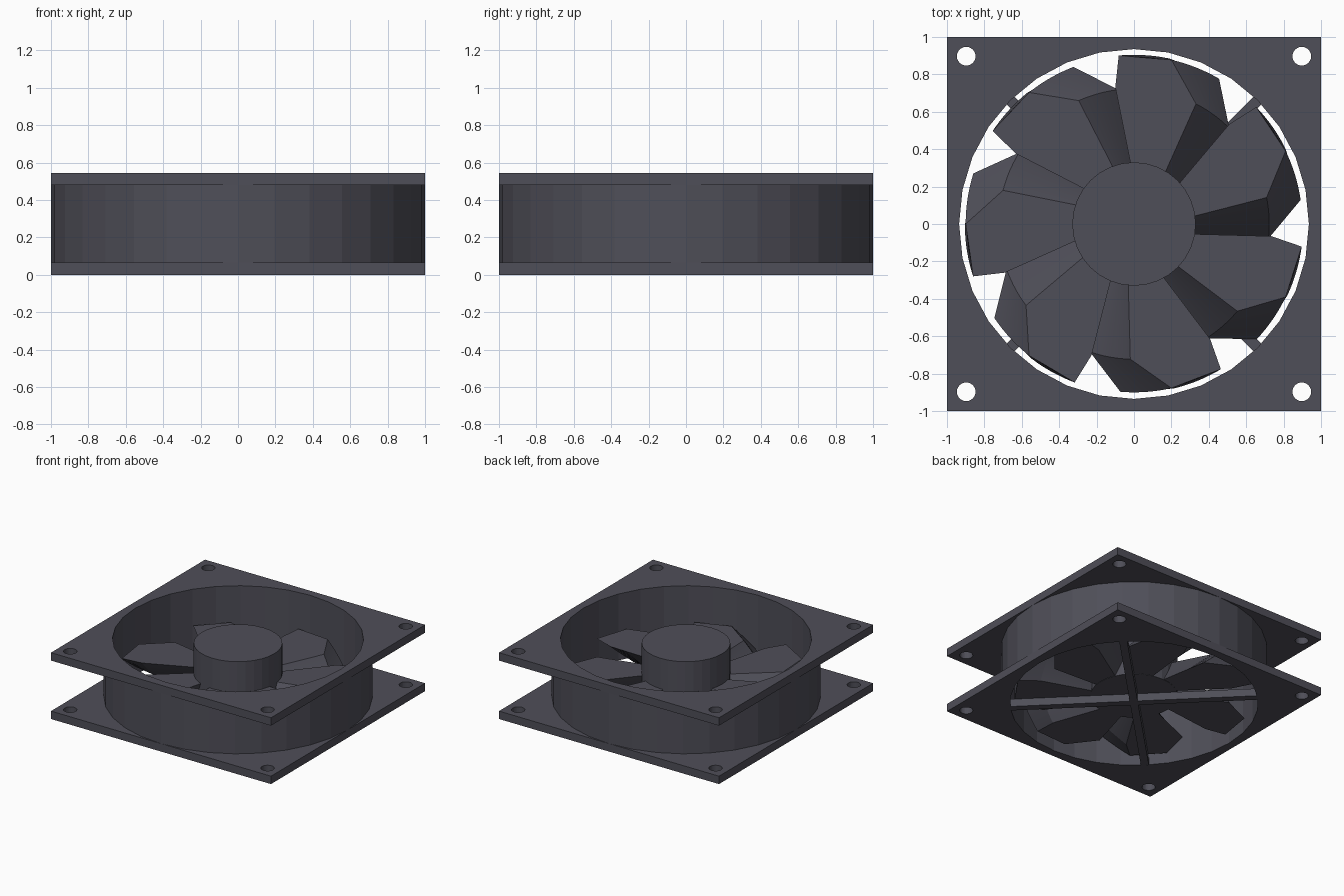
import bpy, bmesh
from math import sin, cos, pi, radians
from mathutils import Matrix, Vector

cube = bpy.data.objects.get("Cube")
if cube:
    bpy.data.objects.remove(cube, do_unlink=True)

HEIGHT, PLATE = 0.545, 0.065
INNER, OUTER, HUB = 0.935, 1.0, 0.33

plastic = bpy.data.materials.new("dark_grey_plastic")
plastic.use_nodes = True
colour = (0.078, 0.077, 0.098, 1)
plastic.diffuse_color = colour
plastic.node_tree.nodes["Principled BSDF"].inputs["Base Color"].default_value = colour


def from_bmesh(name, bm):
    bmesh.ops.recalc_face_normals(bm, faces=bm.faces)
    mesh = bpy.data.meshes.new(name)
    bm.to_mesh(mesh)
    bm.free()
    mesh.materials.append(plastic)
    bpy.context.collection.objects.link(bpy.data.objects.new(name, mesh))


def circle(radius, sides=32, x=0, y=0):
    return [(x + radius * cos(2 * pi * i / sides), y + radius * sin(2 * pi * i / sides))
            for i in range(sides)]


def extruded_outline(name, loops, bottom, top):
    """Fill nested outlines as a slab with holes."""
    curve = bpy.data.curves.new(name + "_outline", "CURVE")
    curve.dimensions = "2D"
    curve.fill_mode = "BOTH"
    curve.extrude = (top - bottom) / 2
    for loop in loops:
        spline = curve.splines.new("POLY")
        spline.points.add(len(loop) - 1)
        for point, (x, y) in zip(spline.points, loop):
            point.co = (x, y, 0, 1)
        spline.use_cyclic_u = True
    helper = bpy.data.objects.new(name + "_helper", curve)
    bpy.context.collection.objects.link(helper)
    graph = bpy.context.evaluated_depsgraph_get()
    mesh = bpy.data.meshes.new_from_object(helper.evaluated_get(graph))
    bpy.data.objects.remove(helper, do_unlink=True)
    mesh.transform(Matrix.Translation((0, 0, (top + bottom) / 2)))
    bm = bmesh.new()
    bm.from_mesh(mesh)
    bpy.data.meshes.remove(mesh)
    bmesh.ops.remove_doubles(bm, verts=bm.verts, dist=0.0001)
    for face in bm.faces:
        face.smooth = False
        face.material_index = 0
    from_bmesh(name, bm)


# Square flanges with a round opening and corner screw holes
corners = [(-1, -1), (1, -1), (1, 1), (-1, 1)]
holes = [circle(0.05, 24, 0.897 * x, 0.897 * y) for x, y in corners]
for name, base in (("bottom_flange", 0), ("top_flange", HEIGHT - PLATE)):
    extruded_outline(name, [corners, circle(INNER)] + holes, base, base + PLATE)

# Round duct between the flanges
extruded_outline("duct", [circle(OUTER), circle(INNER)], PLATE, HEIGHT - PLATE)

# Motor hub
bm = bmesh.new()
bmesh.ops.create_cone(bm, cap_ends=True, segments=32, radius1=HUB, radius2=HUB, depth=0.445,
                      matrix=Matrix.Translation((0, 0, 0.2875)))
from_bmesh("hub", bm)

# Crossed support struts under the hub
for name, angle in (("strut_a", 45), ("strut_b", 135)):
    bm = bmesh.new()
    bmesh.ops.create_cube(bm, size=1, matrix=Matrix.Rotation(radians(angle), 4, "Z")
                          @ Matrix.Translation((0, 0, PLATE / 2))
                          @ Matrix.Diagonal((2 * INNER + 0.02, 0.06, PLATE - 0.002, 1)))
    from_bmesh(name, bm)

# Blades: a flat outline (radial, tangential) extruded upwards with a twist
outline = [(0.30, -0.10), (0.70, -0.18), (0.90, 0), (0.86, 0.28), (0.69, 0.26), (0.30, 0.085)]
BLADES, SLICES = 7, 16
BLADE_BOTTOM, BLADE_TOP = 0.067, 0.26
TWIST = radians(17.5)
for i in range(BLADES):
    bm = bmesh.new()
    rings = []
    for s in range(SLICES + 1):
        f = s / SLICES
        turn = Matrix.Rotation(pi + 2 * pi * i / BLADES - TWIST * (1 - f), 4, "Z")
        z = BLADE_BOTTOM + f * (BLADE_TOP - BLADE_BOTTOM)
        rings.append([bm.verts.new(turn @ Vector((r, t, z))) for r, t in outline])
    for low, high in zip(rings, rings[1:]):
        for k in range(len(outline)):
            n = (k + 1) % len(outline)
            bm.faces.new((low[k], low[n], high[n], high[k]))
    bm.faces.new(rings[0])
    bm.faces.new(rings[-1])
    from_bmesh("blade_%d" % (i + 1), bm)
